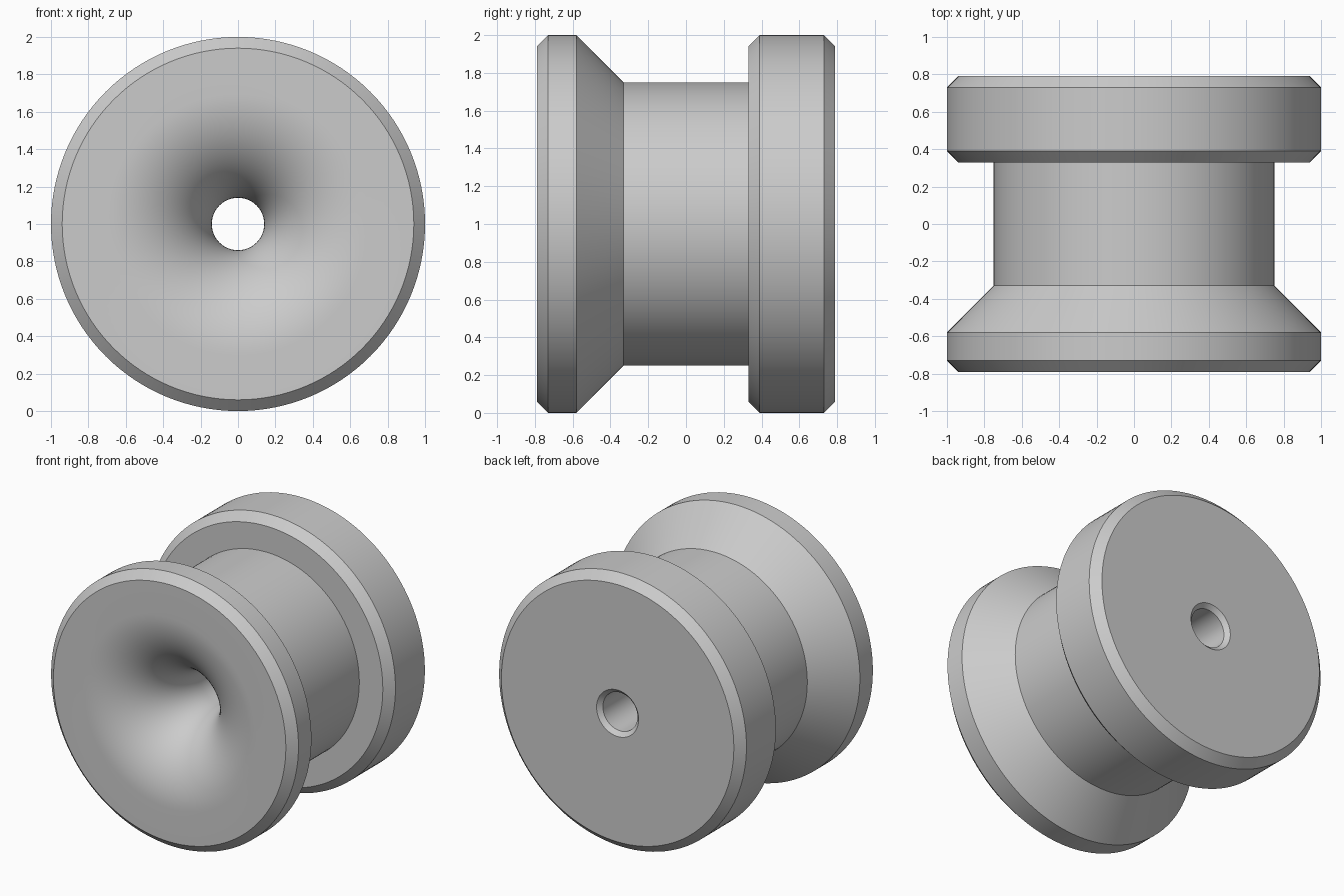
import bpy, bmesh
from math import sin, cos, pi, radians
from mathutils import Vector

cube = bpy.data.objects.get("Cube")
if cube:
    bpy.data.objects.remove(cube, do_unlink=True)

SEGMENTS = 128
END = 0.79      # half length along the axis
RIM = 1.0       # flange radius
CORE = 0.75     # middle barrel radius
BORE = 0.14     # through-hole radius
BEVEL = 0.06    # flange edge bevel
FLARE = 0.56    # radius of the rounded funnel mouth
LIP = 0.03      # bevel at the rear of the bore

# Outer outline as (radius, y), front to back
outer = [
    (RIM - BEVEL, -END), (RIM, -END + BEVEL), (RIM, -0.58),
    (CORE, -0.33), (CORE, 0.33),
    (RIM - BEVEL, 0.33), (RIM, 0.33 + BEVEL), (RIM, END - BEVEL),
    (RIM - BEVEL, END),
]
# Rear bore with bevelled lip, then the funnel as a quarter arc to the front face
bore = [(BORE + LIP, END), (BORE, END - LIP)]
steps = 24
funnel = []
for i in range(steps + 1):
    a = pi / 2 * i / steps
    funnel.append((BORE + FLARE * (1 - cos(a)), -END + FLARE * (1 - sin(a))))
profile = outer + bore + funnel

# Turn the closed outline around the y axis
bm = bmesh.new()
verts = [bm.verts.new((r, y, 0)) for r, y in profile]
edges = [bm.edges.new((v, verts[(i + 1) % len(verts)])) for i, v in enumerate(verts)]
bmesh.ops.spin(bm, geom=verts + edges, cent=(0, 0, 0), axis=(0, 1, 0),
               angle=2 * pi, steps=SEGMENTS, use_duplicate=False)
bmesh.ops.remove_doubles(bm, verts=bm.verts, dist=0.0005)
bmesh.ops.translate(bm, verts=bm.verts, vec=Vector((0, 0, RIM)))
bmesh.ops.recalc_face_normals(bm, faces=bm.faces)
mesh = bpy.data.meshes.new("flanged_spool")
bm.to_mesh(mesh)
bm.free()

# Plain grey material
grey = bpy.data.materials.new("light_grey")
grey.use_nodes = True
colour = (0.6, 0.6, 0.6, 1)
grey.diffuse_color = colour
grey.node_tree.nodes["Principled BSDF"].inputs["Base Color"].default_value = colour
mesh.materials.append(grey)

spool = bpy.data.objects.new("flanged_spool", mesh)
bpy.context.collection.objects.link(spool)
bpy.ops.object.select_all(action='DESELECT')
spool.select_set(True)
bpy.context.view_layer.objects.active = spool
bpy.ops.object.shade_smooth_by_angle(angle=radians(30))
